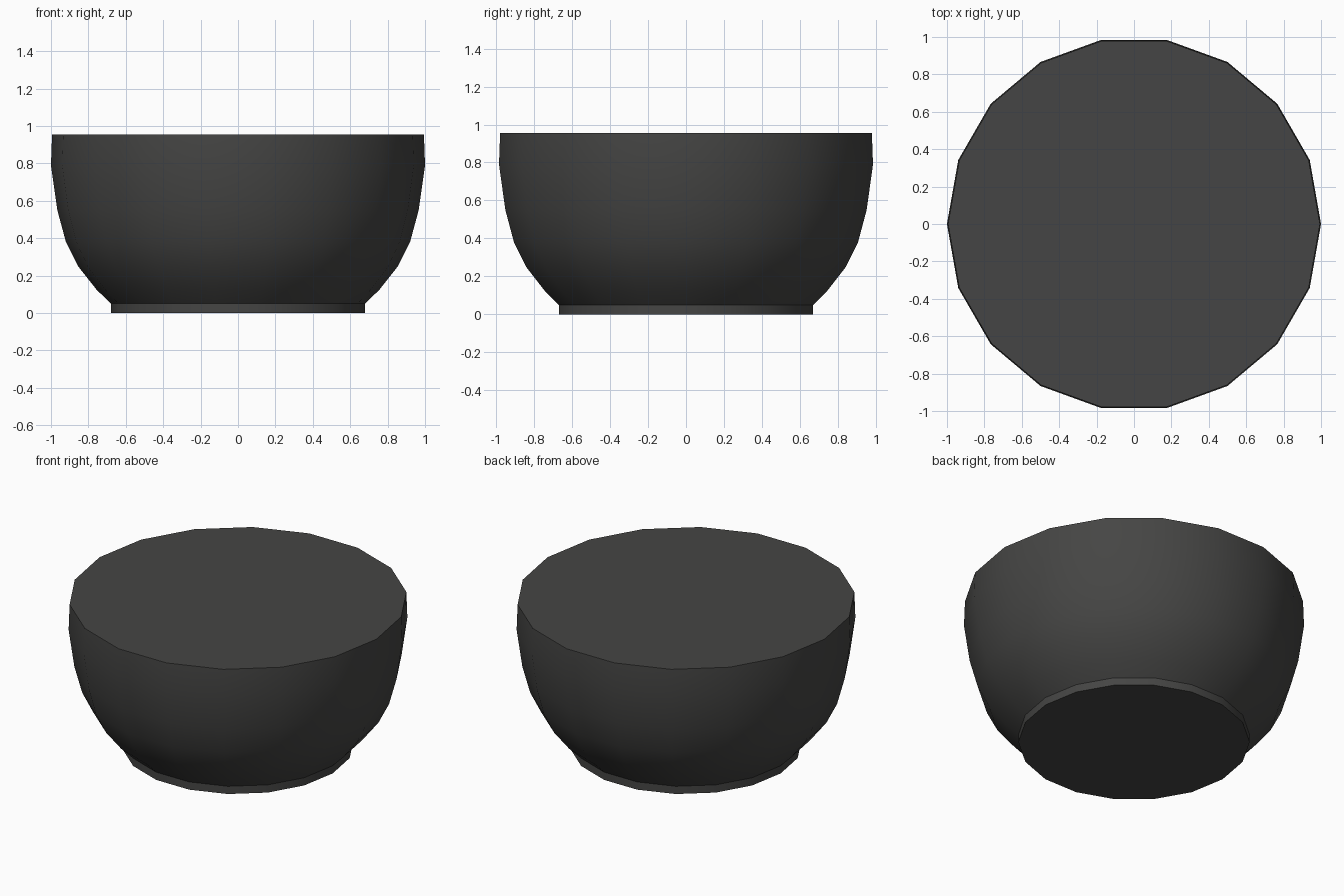
import bpy, bmesh, math

if "Cube" in bpy.data.objects:
    bpy.data.objects.remove(bpy.data.objects["Cube"])

SIDES = 18
mat = bpy.data.materials.new("dark_grey")
mat.diffuse_color = (0.06, 0.06, 0.058, 1)
mat.use_nodes = True
mat.node_tree.nodes["Principled BSDF"].inputs["Base Color"].default_value = mat.diffuse_color


def lathe(name, profile):
    """Solid of revolution with flat caps from (radius, height) points."""
    bm = bmesh.new()
    rings = [[bm.verts.new((r * math.cos(math.tau * i / SIDES),
                            r * math.sin(math.tau * i / SIDES), z))
              for i in range(SIDES)] for r, z in profile]
    for a, b in zip(rings, rings[1:]):
        for i in range(SIDES):
            j = (i + 1) % SIDES
            bm.faces.new((a[i], a[j], b[j], b[i]))
    bm.faces.new(rings[0][::-1])
    bm.faces.new(rings[-1])
    mesh = bpy.data.meshes.new(name)
    bm.to_mesh(mesh)
    bm.free()
    mesh.materials.append(mat)
    obj = bpy.data.objects.new(name, mesh)
    bpy.context.collection.objects.link(obj)
    bpy.ops.object.select_all(action='DESELECT')
    obj.select_set(True)
    bpy.context.view_layer.objects.active = obj
    bpy.ops.object.shade_smooth_by_angle(angle=math.radians(35))
    return obj


# Bowl with short straight foot, bulging wall and flat filled top
lathe("bowl", [(0.68, 0), (0.68, 0.05), (0.757, 0.126), (0.855, 0.25),
               (0.92, 0.38), (0.966, 0.55), (1.0, 0.79), (0.994, 0.955)])
